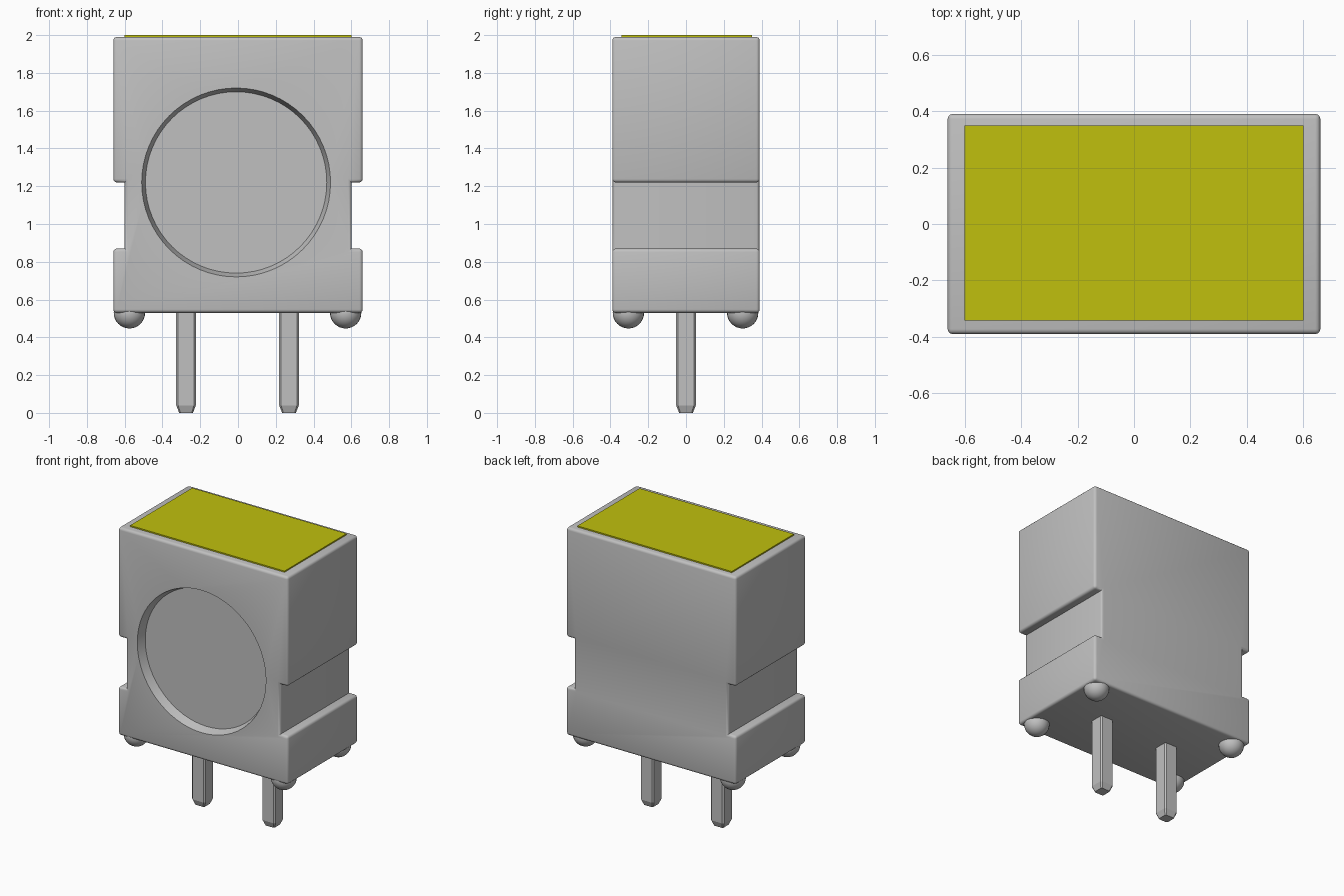
import bpy, bmesh
from math import radians
from mathutils import Matrix, Vector

default = bpy.data.objects.get("Cube")
if default:
    bpy.data.objects.remove(default, do_unlink=True)


def material(name, color):
    mat = bpy.data.materials.new(name)
    mat.use_nodes = True
    mat.diffuse_color = color
    mat.node_tree.nodes["Principled BSDF"].inputs["Base Color"].default_value = color
    return mat


grey = material("light grey plastic", (0.53, 0.53, 0.53, 1))
yellow = material("yellow label", (0.53, 0.53, 0.004, 1))


def finish(bm, name, mat, smooth=True):
    bmesh.ops.recalc_face_normals(bm, faces=bm.faces)
    mesh = bpy.data.meshes.new(name)
    bm.to_mesh(mesh)
    bm.free()
    obj = bpy.data.objects.new(name, mesh)
    bpy.context.collection.objects.link(obj)
    mesh.materials.append(mat)
    bpy.ops.object.select_all(action="DESELECT")
    obj.select_set(True)
    bpy.context.view_layer.objects.active = obj
    if smooth:
        bpy.ops.object.shade_smooth_by_angle(angle=radians(35))
    return obj


def box(bm, size, center):
    return bmesh.ops.create_cube(
        bm, size=1, matrix=Matrix.Translation(center) @ Matrix.Diagonal((*size, 1)))["verts"]


# Housing: notched outline extruded front to back, outer edges rounded
half = [(0.66, 0.53), (0.66, 0.87), (0.60, 0.87), (0.60, 1.22), (0.66, 1.22), (0.66, 1.99)]
outline = half + [(-x, z) for x, z in reversed(half)]
bm = bmesh.new()
face = bm.faces.new([bm.verts.new((x, -0.39, z)) for x, z in outline])
extruded = bmesh.ops.extrude_face_region(bm, geom=[face])["geom"]
bmesh.ops.translate(bm, vec=(0, 0.78, 0),
                    verts=[g for g in extruded if isinstance(g, bmesh.types.BMVert)])
bmesh.ops.recalc_face_normals(bm, faces=bm.faces)
bmesh.ops.bevel(bm, geom=[e for e in bm.edges if e.is_convex], offset=0.018,
                segments=3, profile=0.5, affect="EDGES")
housing = finish(bm, "housing", grey, smooth=False)

# Tapered round recess sunk into the front
bm = bmesh.new()
bmesh.ops.create_cone(bm, cap_ends=True, segments=64, radius1=0.52, radius2=0.48, depth=0.12,
                      matrix=Matrix.Translation((-0.01, -0.39, 1.22))
                      @ Matrix.Rotation(radians(-90), 4, "X"))
cutter = finish(bm, "recess_cutter", grey, smooth=False)
cutter.hide_render = True
bpy.context.view_layer.objects.active = housing
cut = housing.modifiers.new("recess", "BOOLEAN")
cut.operation = "DIFFERENCE"
cut.solver = "EXACT"
cut.object = cutter
bpy.ops.object.modifier_apply(modifier=cut.name)
bpy.data.objects.remove(cutter, do_unlink=True)
housing.select_set(True)
bpy.ops.object.shade_smooth_by_angle(angle=radians(35))

# Label plate on the top
bm = bmesh.new()
box(bm, (1.2, 0.69, 0.009), (0, 0.004, 1.9955))
finish(bm, "top_label", yellow, smooth=False)

# Ball feet at the four bottom corners
for side, x in (("right", -0.575), ("left", 0.57)):
    for end, y in (("front", -0.305), ("back", 0.30)):
        bm = bmesh.new()
        bmesh.ops.create_uvsphere(bm, u_segments=24, v_segments=16, radius=0.083,
                                  matrix=Matrix.Translation((x, y, 0.53)))
        finish(bm, f"{end}_{side}_foot", grey)

# Square pins with softened edges and tapered tips
for side, x in (("right", -0.275), ("left", 0.27)):
    bm = bmesh.new()
    box(bm, (0.104, 0.104, 0.52), (x, 0, 0.30))
    bmesh.ops.bevel(bm, geom=[e for e in bm.edges
                              if abs(e.verts[0].co.z - e.verts[1].co.z) > 0.1],
                    offset=0.01, segments=1, affect="EDGES")
    base = min(bm.faces, key=lambda f: f.calc_center_median().z)
    tip = bmesh.ops.extrude_face_region(bm, geom=[base])["geom"]
    bm.faces.remove(base)
    tip = [g for g in tip if isinstance(g, bmesh.types.BMVert)]
    for v in tip:
        v.co = Vector((x + (v.co.x - x) * 0.7, v.co.y * 0.7, 0))
    finish(bm, f"{side}_pin", grey, smooth=False)
